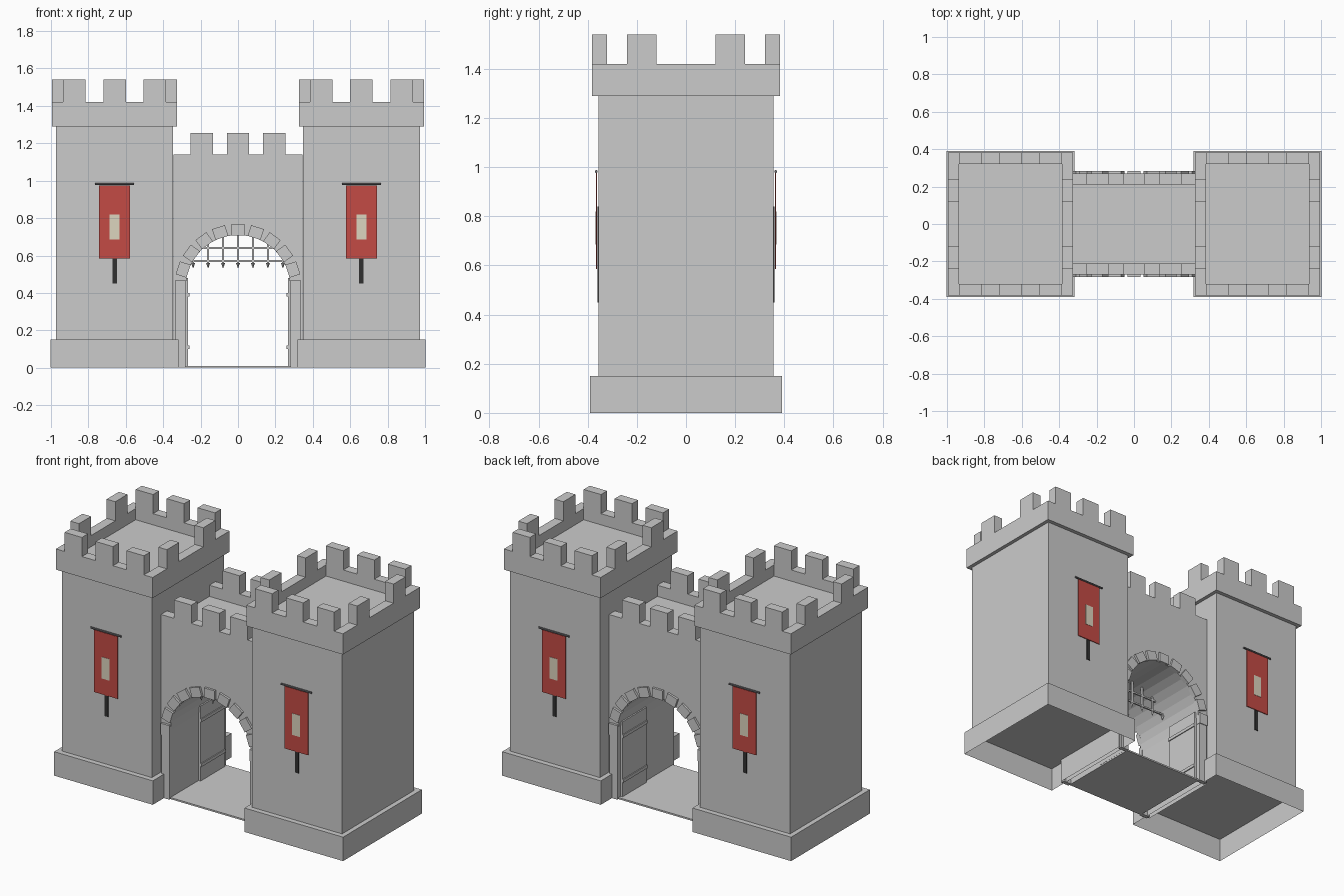
import bpy, bmesh, math
from mathutils import Matrix

if "Cube" in bpy.data.objects:
    bpy.data.objects.remove(bpy.data.objects["Cube"])


def material(name, color):
    m = bpy.data.materials.new(name)
    m.diffuse_color = color
    m.use_nodes = True
    m.node_tree.nodes["Principled BSDF"].inputs["Base Color"].default_value = m.diffuse_color
    return m


RED = material("red_cloth", (0.55, 0.07, 0.06, 1))
CREAM = material("cream_cloth", (0.72, 0.66, 0.52, 1))
DARK = material("dark_slot", (0.03, 0.03, 0.03, 1))
IRON = material("iron", (0.16, 0.16, 0.17, 1))


def finish(bm, name, mat=None):
    bmesh.ops.recalc_face_normals(bm, faces=bm.faces)
    me = bpy.data.meshes.new(name)
    bm.to_mesh(me)
    bm.free()
    ob = bpy.data.objects.new(name, me)
    bpy.context.collection.objects.link(ob)
    if mat:
        me.materials.append(mat)
    return ob


def add_box(bm, x0, x1, y0, y1, z0, z1, rot=None):
    mat = Matrix.Translation(((x0 + x1) / 2, (y0 + y1) / 2, (z0 + z1) / 2))
    mat = (rot or Matrix()) @ mat @ Matrix.Diagonal((abs(x1 - x0), abs(y1 - y0), abs(z1 - z0), 1))
    return bmesh.ops.create_cube(bm, size=1, matrix=mat)["verts"]


def boxes(name, items, mat=None, open_below=None):
    bm = bmesh.new()
    for b in items:
        add_box(bm, *b)
    if open_below is not None:
        drop = [f for f in bm.faces if all(abs(v.co.z - open_below) < 1e-4 for v in f.verts)]
        bmesh.ops.delete(bm, geom=drop, context="FACES")
    return finish(bm, name, mat)


TX = 0.66  # tower centre

for s, side in ((-1, "left"), (1, "right")):
    c = s * TX
    # plinth and shaft, open underneath
    boxes(side + "_tower_base", [(c - .342, c + .342, -.39, .39, 0, .15)], open_below=0)
    boxes(side + "_tower_shaft", [(c - .312, c + .312, -.357, .357, .15, 1.29)], open_below=.15)

    # parapet tray with sunken floor
    bm = bmesh.new()
    add_box(bm, c - .335, c + .335, -.382, .382, 1.29, 1.42)
    bm.normal_update()
    top = max(bm.faces, key=lambda f: f.calc_center_median().z)
    bmesh.ops.inset_region(bm, faces=[top], thickness=.06, use_even_offset=True)
    floor = bmesh.ops.extrude_face_region(bm, geom=[top])
    bmesh.ops.delete(bm, geom=[top], context="FACES_ONLY")
    for v in (g for g in floor["geom"] if isinstance(g, bmesh.types.BMVert)):
        v.co.z = 1.35
    finish(bm, side + "_tower_parapet")

    # merlons: three on front and back, two on each flank
    merlons = []
    for q in (-1, 1):
        for dx in (-.215, 0, .215):
            merlons.append((c + dx - .06, c + dx + .06, q * .322, q * .382, 1.42, 1.54))
        for y in (-.18, .18):
            merlons.append((c + q * .275, c + q * .335, y - .06, y + .06, 1.42, 1.54))
    boxes(side + "_tower_merlons", merlons)

    # arrow slits and banners, front and back
    for q, face in ((-1, "front"), (1, "back")):
        n = side + "_" + face
        boxes(n + "_arrow_slit", [(c - .012, c + .012, q * .35, q * .361, .45, .84)], DARK)
        boxes(n + "_banner", [(c - .082, c + .082, q * .362, q * .367, .585, .975)], RED)
        boxes(n + "_banner_patch", [(c - .027, c + .027, q * .366, q * .369, .685, .82)], CREAM)
        bm = bmesh.new()
        bmesh.ops.create_cone(bm, cap_ends=True, segments=8, radius1=.006, radius2=.006, depth=.21,
                              matrix=Matrix.Translation((c, q * .365, .982)) @ Matrix.Rotation(math.pi / 2, 4, "Y"))
        finish(bm, n + "_banner_rod", IRON)

# gatehouse block with barrel-vaulted passage
R, SPRING = .28, .43
arc = [(R * math.cos(math.pi * i / 16), SPRING + R * math.sin(math.pi * i / 16)) for i in range(17)]
outline = [(R, 0)] + arc + [(-R, 0), (-.345, 0), (-.345, 1.07), (.345, 1.07), (.345, 0)]
bm = bmesh.new()
face = bm.faces.new([bm.verts.new((x, -.27, z)) for x, z in outline])
ext = bmesh.ops.extrude_face_region(bm, geom=[face])
for v in (g for g in ext["geom"] if isinstance(g, bmesh.types.BMVert)):
    v.co.y = .27
ground = [f for f in bm.faces if all(abs(v.co.z) < 1e-5 for v in f.verts)]
bmesh.ops.delete(bm, geom=ground, context="FACES")
finish(bm, "gatehouse")

# gatehouse parapets and merlons
boxes("gate_parapets", [(-.345, .345, q * .21, q * .27, 1.07, 1.14) for q in (-1, 1)])
boxes("gate_merlons", [(x - .06, x + .06, q * .21, q * .27, 1.14, 1.255)
                       for q in (-1, 1) for x in (-.195, 0, .195)])
boxes("passage_floor", [(-.28, .28, -.27, .27, 0, .01)])

# arch stones and jambs
bm = bmesh.new()
for q in (-1, 1):
    for i in range(11):
        rot = Matrix.Translation((0, 0, SPRING)) @ Matrix.Rotation(-math.radians(18 * i), 4, "Y")
        add_box(bm, .278, .338, q * .255, q * .284, -.036, .036, rot)
finish(bm, "arch_stones")
boxes("gate_jambs", [(s * .28, s * .335, q * .255, q * .28, 0, .394) for s in (-1, 1) for q in (-1, 1)])

# open door leaves with cross bands
for s, side in ((-1, "left"), (1, "right")):
    boxes(side + "_door", [(s * .266, s * .281, .01, .25, .01, .48)])
    boxes(side + "_door_bands", [(s * .26, s * .268, .01, .25, z, z + .02) for z in (.1, .38)])

# raised portcullis with spikes
bm = bmesh.new()
PY = -.02
for i in range(-3, 4):
    x = i * .08
    add_box(bm, x - .006, x + .006, PY - .006, PY + .006, .555, SPRING + math.sqrt(R * R - x * x) + .005
            if abs(i) < 3 else .59)
    bmesh.ops.create_cone(bm, cap_ends=True, segments=4, radius1=0, radius2=.011, depth=.03,
                          matrix=Matrix.Translation((x, PY, .545)))
for z in (.57, .64):
    w = math.sqrt(R * R - (z - SPRING) ** 2)
    add_box(bm, -w, w, PY - .005, PY + .005, z - .005, z + .005)
finish(bm, "portcullis")
